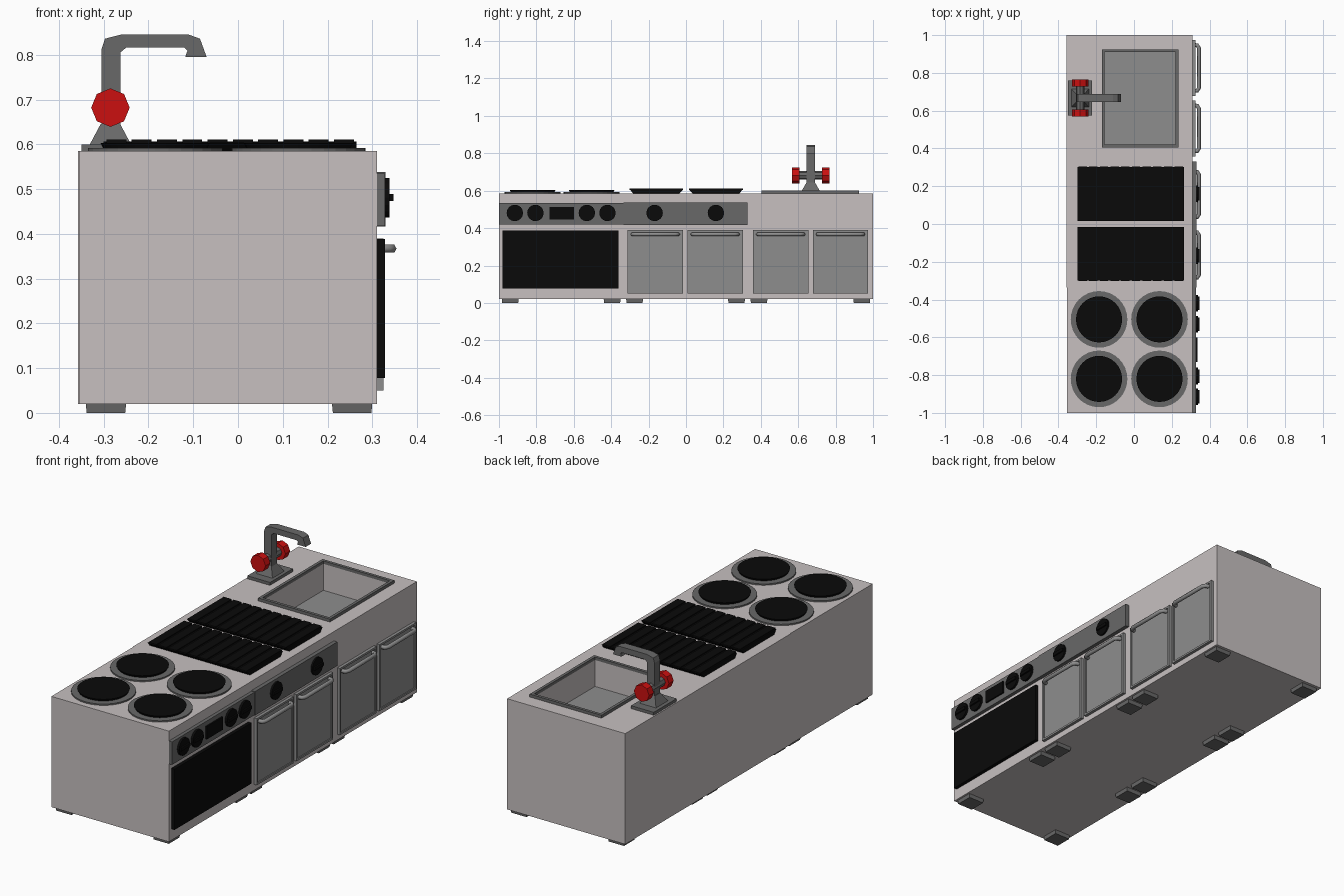
import bpy, bmesh, math
from mathutils import Matrix, Vector

cube = bpy.data.objects.get("Cube")
if cube:
    bpy.data.objects.remove(cube, do_unlink=True)


def material(name, rgb):
    m = bpy.data.materials.new(name)
    m.use_nodes = True
    m.diffuse_color = (*rgb, 1)
    m.node_tree.nodes["Principled BSDF"].inputs["Base Color"].default_value = (*rgb, 1)
    return m


BODY = material("warm_white", (0.57, 0.53, 0.53))
STEEL = material("light_steel", (0.27, 0.27, 0.27))
DARK = material("dark_steel", (0.14, 0.14, 0.14))
BLACK = material("black", (0.003, 0.003, 0.003))
RED = material("red", (0.6, 0.005, 0.005))


def finish(name, bm, *mats):
    bmesh.ops.recalc_face_normals(bm, faces=bm.faces)
    mesh = bpy.data.meshes.new(name)
    bm.to_mesh(mesh)
    bm.free()
    for m in mats:
        mesh.materials.append(m)
    ob = bpy.data.objects.new(name, mesh)
    bpy.context.collection.objects.link(ob)
    return ob


def loft(name, mat, rects, axis="z", closed=False):
    """Skin through rectangles (a0, a1, b0, b1, height) stacked along an axis."""
    bm = bmesh.new()
    loops = []
    for a0, a1, b0, b1, h in rects:
        pts = [(a0, b0), (a1, b0), (a1, b1), (a0, b1)]
        loops.append([bm.verts.new((a, b, h) if axis == "z" else (h, a, b)) for a, b in pts])
    pairs = list(zip(loops, loops[1:]))
    if closed:
        pairs.append((loops[-1], loops[0]))
    else:
        bm.faces.new(loops[0][::-1])
        bm.faces.new(loops[-1])
    for lo, hi in pairs:
        for i in range(4):
            j = (i + 1) % 4
            bm.faces.new((lo[i], lo[j], hi[j], hi[i]))
    return finish(name, bm, mat)


def box(name, mat, x0, x1, y0, y1, z0, z1):
    return loft(name, mat, [(x0, x1, y0, y1, z0), (x0, x1, y0, y1, z1)])


def disc(name, mat, centre, r1, r2, depth, sides, axis="z"):
    """Cylinder or cone with its middle at centre."""
    bm = bmesh.new()
    turn = {"z": Matrix(), "x": Matrix.Rotation(math.pi / 2, 4, "Y"),
            "y": Matrix.Rotation(math.pi / 2, 4, "X")}[axis]
    bmesh.ops.create_cone(bm, cap_ends=True, segments=sides, radius1=r1, radius2=r2,
                          depth=depth, matrix=Matrix.Translation(Vector(centre)) @ turn)
    return finish(name, bm, mat)


BACK, FRONT, BASE, TOP = -0.357, 0.31, 0.02, 0.585
SEAM_A, SEAM_B = -0.335, 0.33

# Cabinets, the last one with a basin sunk into its top
box("oven_cabinet", BODY, BACK + 0.003, FRONT, -1, SEAM_A, BASE, TOP)
box("grill_cabinet", BODY, BACK, FRONT, SEAM_A, SEAM_B, BASE, TOP)
basin = (-0.155, 0.22, 0.42, 0.91)
sink = loft("sink_cabinet", BODY, [(BACK, FRONT, SEAM_B, 1, BASE), (BACK, FRONT, SEAM_B, 1, TOP),
                                   (*basin, TOP), (*basin, 0.45)])
sink.data.materials.append(STEEL)
for p in sink.data.polygons:
    if p.normal.z > 0.9 and p.center.z < 0.5:
        p.material_index = 1
rim = (-0.17, 0.235, 0.405, 0.925)
loft("sink_rim", DARK, [(*rim, TOP), (*rim, 0.6), (*basin, 0.6), (*basin, TOP)], closed=True)

# Feet under each cabinet
for y0, y1 in ((-1, SEAM_A), (SEAM_A, SEAM_B), (SEAM_B, 1)):
    for y in (y0 + 0.06, y1 - 0.06):
        for x in (-0.295, 0.255):
            loft("foot", DARK, [(x - 0.043, x + 0.043, y - 0.043, y + 0.043, 0),
                                (x - 0.045, x + 0.045, y - 0.045, y + 0.045, BASE)])

# Control panels, knobs and display
box("oven_panel", DARK, FRONT, 0.328, -1, SEAM_A, 0.418, 0.535)
box("grill_panel", DARK, FRONT, 0.33, SEAM_A, SEAM_B, 0.416, 0.538)
for y in (-0.915, -0.805, -0.53, -0.42, -0.168, 0.16):
    disc("knob", BLACK, (0.333, y, 0.481), 0.044, 0.044, 0.012, 16, "x")
    box("knob_grip", BLACK, 0.336, 0.347, y - 0.036, y + 0.036, 0.473, 0.489)
box("oven_display", BLACK, 0.325, 0.336, -0.73, -0.6, 0.447, 0.512)

# Oven door
loft("oven_door", BLACK, [(-0.98, -0.36, 0.078, 0.388, FRONT),
                          (-0.98, -0.36, 0.078, 0.388, 0.328)], axis="x")


def cabinet_door(y):
    a, b, t = y - 0.148, y + 0.148, 0.01
    inner = (a + t, b - t, 0.05 + t, 0.39 - t)
    loft("cabinet_door", STEEL, [(a, b, 0.05, 0.39, FRONT), (a, b, 0.05, 0.39, 0.325),
                                 (*inner, 0.325), (*inner, 0.32)], axis="x")
    curve = bpy.data.curves.new("door_handle", "CURVE")
    curve.dimensions = "3D"
    curve.bevel_depth = 0.0105
    curve.bevel_resolution = 1
    curve.use_fill_caps = True
    path = [(0.318, -0.122), (0.335, -0.12), (0.344, -0.105)]
    path += [(x, -d) for x, d in reversed(path)]
    spline = curve.splines.new("POLY")
    spline.points.add(len(path) - 1)
    for point, (x, d) in zip(spline.points, path):
        point.co = (x, y + d, 0.367, 1)
    curve.materials.append(STEEL)
    bpy.context.collection.objects.link(bpy.data.objects.new("door_handle", curve))


for y in (-0.164, 0.156, 0.506, 0.826):
    cabinet_door(y)

# Hot plates on the stove
for x in (-0.185, 0.135):
    for y in (-0.505, -0.82):
        disc("plate_ring", DARK, (x, y, 0.588), 0.15, 0.15, 0.008, 32)
        disc("hot_plate", BLACK, (x, y, 0.597), 0.116, 0.122, 0.012, 32)

# Ribbed grills
GX0, GX1, RIBS = -0.3, 0.265, 10
for y0, y1 in ((-0.302, -0.015), (0.015, 0.305)):
    loft("grill_tray", BLACK, [(GX0, GX1, y0 + 0.02, y1 - 0.02, TOP),
                               (GX0, GX1, y0 + 0.002, y1 - 0.002, 0.606)])
    step = (GX1 - GX0) / RIBS
    for i in range(RIBS):
        x = GX0 + i * step
        box("grill_rib", BLACK, x + 0.006, x + step - 0.006, y0, y1, 0.603, 0.611)

# Tap: foot plate, flared base, bent spout and two valve wheels
TX, TY = -0.285, 0.667
box("tap_plate", DARK, -0.35, -0.222, 0.575, 0.76, TOP, 0.6)
loft("tap_base", DARK, [(TX - 0.046, TX + 0.046, TY - 0.048, TY + 0.048, 0.6),
                        (TX - 0.022, TX + 0.022, TY - 0.022, TY + 0.022, 0.645)])
outline = [(-0.305, 0.63), (-0.262, 0.63), (-0.262, 0.806), (-0.25, 0.816), (-0.12, 0.816),
           (-0.113, 0.809), (-0.118, 0.795), (-0.07, 0.795), (-0.085, 0.836), (-0.11, 0.845),
           (-0.262, 0.845), (-0.297, 0.836), (-0.305, 0.812)]
bm = bmesh.new()
side = bm.faces.new([bm.verts.new((x, TY - 0.022, z)) for x, z in outline])
grown = bmesh.ops.extrude_face_region(bm, geom=[side])
moved = [v for v in grown["geom"] if isinstance(v, bmesh.types.BMVert)]
bmesh.ops.translate(bm, verts=moved, vec=(0, 0.044, 0))
finish("tap_spout", bm, DARK)
disc("tap_axle", DARK, (TX, TY, 0.682), 0.023, 0.023, 0.14, 8, "y")
for s in (-1, 1):
    disc("tap_wheel", RED, (TX, TY + s * 0.08, 0.682), 0.043, 0.043, 0.038, 8, "y")
